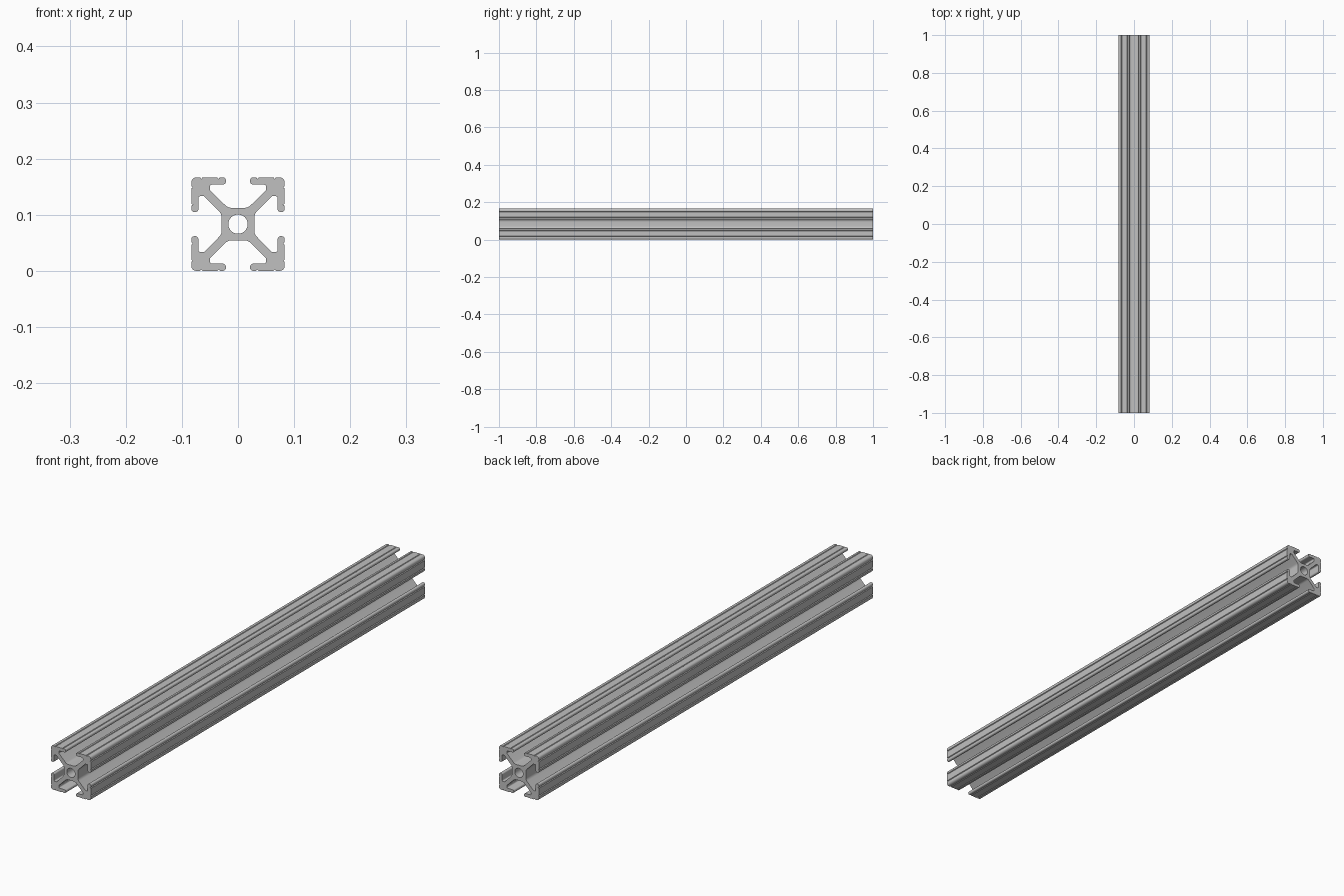
import bpy
import bmesh
import math
from mathutils import Vector

cube = bpy.data.objects.get("Cube")
if cube:
    bpy.data.objects.remove(cube, do_unlink=True)

HALF = 0.0833      # half width of the square section
LENGTH = 2.0
BORE = 0.0172      # radius of the centre hole

# One eighth of the section, from the slot floor out to the corner: x, z, fillet radius
octant = [
    (0.0180, 0.0290, 0.016),     # core to diagonal web
    (0.0500, 0.0605, 0.004),     # web to slot end
    (0.0500, 0.0705, 0.004),     # slot end to lip underside
    (0.0215, 0.0705, 0.0055),    # lip tip
    (0.0215, HALF, 0.0055),
]
# Shallow V grooves on the outer face
for gx in (0.0345, 0.0655):
    octant += [(gx - 0.0022, HALF, 0), (gx, HALF - 0.0028, 0), (gx + 0.0022, HALF, 0)]

# Mirror over the diagonal, then turn four times
quarter = octant + [(HALF, HALF, 0.009)] + [(z, x, r) for x, z, r in reversed(octant)]
section = []
for turn in range(4):
    section += quarter
    quarter = [(z, -x, r) for x, z, r in quarter]


def fillet(points, steps=6):
    """Round each corner of a closed outline by its own radius."""
    out = []
    for i, (x, z, r) in enumerate(points):
        p = Vector((x, z))
        if r == 0:
            out.append(p)
            continue
        a = (Vector(points[i - 1][:2]) - p).normalized()
        b = (Vector(points[(i + 1) % len(points)][:2]) - p).normalized()
        half = a.angle(b) / 2
        centre = p + (a + b).normalized() * (r / math.sin(half))
        start = p + a * (r / math.tan(half)) - centre
        end = p + b * (r / math.tan(half)) - centre
        sweep = start.angle(end)
        for s in range(steps + 1):
            t = s / steps
            arc = start * math.sin((1 - t) * sweep) + end * math.sin(t * sweep)
            out.append(centre + arc / math.sin(sweep))
    return out


def add_outline(curve, points):
    spline = curve.splines.new('POLY')
    spline.points.add(len(points) - 1)
    for sp, p in zip(spline.points, points):
        sp.co = (p[0], p[1], 0, 1)
    spline.use_cyclic_u = True


# Filled section with the centre bore, extruded along y
curve = bpy.data.curves.new("slotted_rail", 'CURVE')
curve.dimensions = '2D'
curve.fill_mode = 'BOTH'
curve.extrude = LENGTH / 2
add_outline(curve, fillet(section))
add_outline(curve, [(BORE * math.cos(k * math.tau / 40), BORE * math.sin(k * math.tau / 40))
                    for k in range(40)])

rail = bpy.data.objects.new("slotted_rail", curve)
bpy.context.collection.objects.link(rail)
rail.location = (0, 0, HALF)
rail.rotation_euler = (math.pi / 2, 0, 0)
for ob in bpy.context.selected_objects:
    ob.select_set(False)
rail.select_set(True)
bpy.context.view_layer.objects.active = rail
bpy.ops.object.convert(target='MESH')
rail = bpy.context.view_layer.objects.active

# Weld the caps to the walls
bm = bmesh.new()
bm.from_mesh(rail.data)
bmesh.ops.remove_doubles(bm, verts=bm.verts, dist=0.00002)
bmesh.ops.recalc_face_normals(bm, faces=bm.faces)
bm.to_mesh(rail.data)
bm.free()
bpy.ops.object.shade_smooth_by_angle(angle=math.radians(30))

# Aluminium grey
grey = bpy.data.materials.new("aluminium_grey")
grey.use_nodes = True
colour = (0.53, 0.53, 0.53, 1)
grey.diffuse_color = colour
grey.node_tree.nodes["Principled BSDF"].inputs["Base Color"].default_value = colour
rail.data.materials.clear()
rail.data.materials.append(grey)
